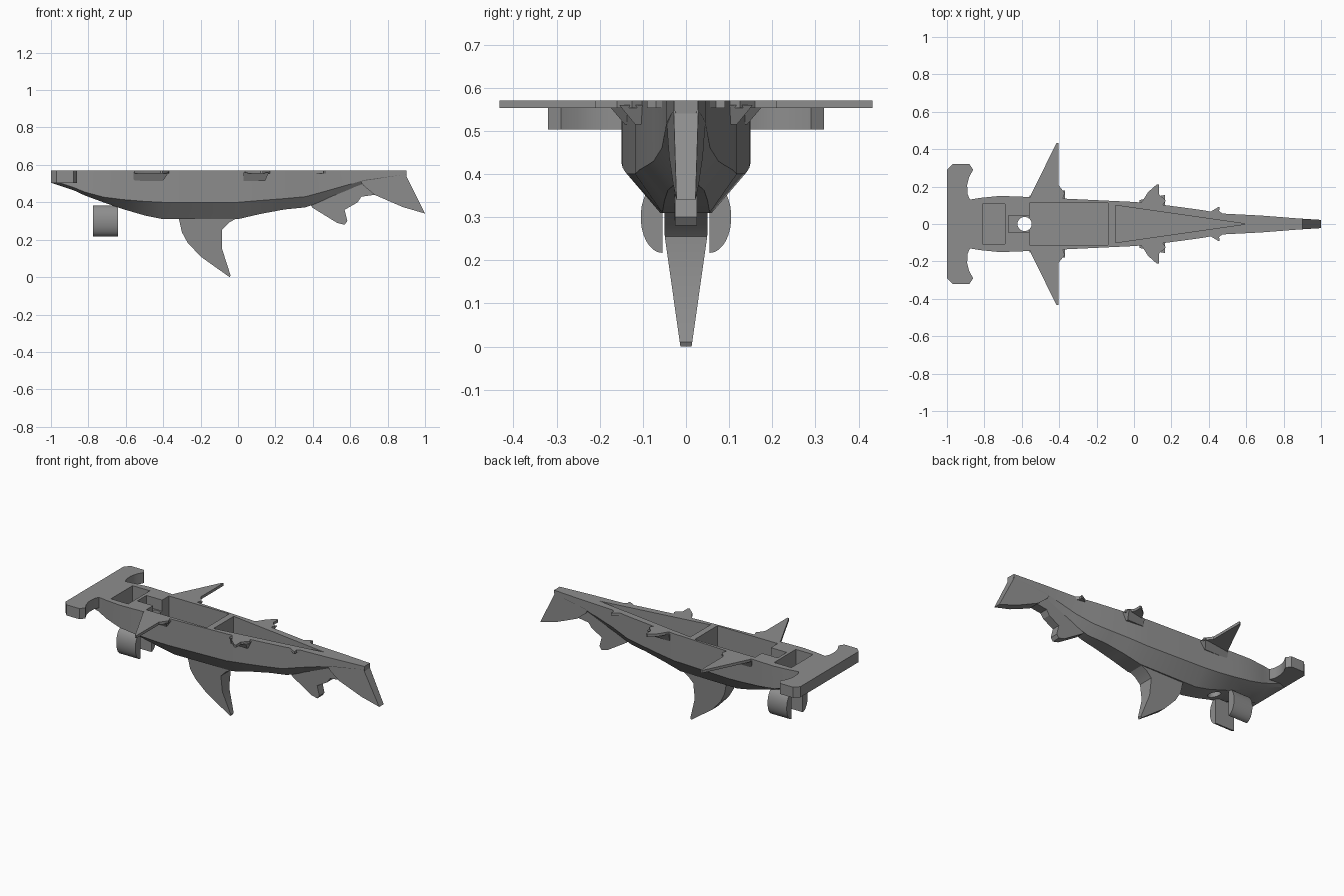
import bpy, bmesh, math

if "Cube" in bpy.data.objects:
    bpy.data.objects.remove(bpy.data.objects["Cube"])

TOP = 0.57
grey = bpy.data.materials.new("mid_grey")
grey.diffuse_color = (0.27, 0.27, 0.27, 1)
grey.use_nodes = True
grey.node_tree.nodes["Principled BSDF"].inputs["Base Color"].default_value = grey.diffuse_color


def make(name, rings):
    """Skin a list of equal-length closed rings and cap both ends."""
    bm = bmesh.new()
    vs = [[bm.verts.new(p) for p in r] for r in rings]
    n = len(rings[0])
    for a, b in zip(vs, vs[1:]):
        for i in range(n):
            j = (i + 1) % n
            bm.faces.new((a[i], a[j], b[j], b[i]))
    bm.faces.new(vs[0])
    bm.faces.new(vs[-1])
    bmesh.ops.recalc_face_normals(bm, faces=bm.faces)
    me = bpy.data.meshes.new(name)
    bm.to_mesh(me)
    bm.free()
    me.materials.append(grey)
    ob = bpy.data.objects.new(name, me)
    bpy.context.collection.objects.link(ob)
    return ob


def plate(name, pts, z0, z1):
    return make(name, [[(x, y, z) for x, y in pts] for z in (z0, z1)])


def blade(name, pts, half):
    """Side profile in xz; half(x, z) gives the half thickness."""
    return make(name, [[(x, s * half(x, z), z) for x, z in pts] for s in (-1, 1)])


def cut(ob, cutters):
    bpy.context.view_layer.objects.active = ob
    for c in cutters:
        m = ob.modifiers.new("cut", 'BOOLEAN')
        m.operation, m.solver, m.object = 'DIFFERENCE', 'EXACT', c
        bpy.ops.object.modifier_apply(modifier=m.name)


# Hull: x, half width, chamfer height, keel half width, keel height
sections = [
    (-1.00, .140, .520, .120, .505), (-.88, .130, .480, .105, .465),
    (-.82, .140, .455, .100, .437), (-.72, .150, .428, .085, .400),
    (-.62, .147, .415, .070, .365), (-.50, .141, .405, .062, .330),
    (-.40, .137, .400, .060, .310), (0.0, .118, .400, .055, .310),
    (.12, .107, .410, .050, .338), (.25, .090, .420, .042, .362),
    (.36, .075, .430, .030, .373), (.47, .056, .460, .024, .410),
    (.68, .045, .520, .022, .490), (.90, .028, .550, .020, .535)]
body = make("body", [[(x, -w, TOP), (x, -w, zc), (x, -b, zb),
                      (x, b, zb), (x, w, zc), (x, w, TOP)]
                     for x, w, zc, b, zb in sections])

# Wide head bar
half_head = [(-1, .29), (-.97, .32), (-.88, .32), (-.86, .29), (-.882, .25),
             (-.892, .21), (-.89, .16), (-.875, .125)]
head = plate("head_bar", half_head + [(x, -y) for x, y in reversed(half_head)], .503, TOP)

# Tail and lower rear fin
tail = blade("tail_fin", [(.62, TOP), (.885, TOP), (1, .34), (.88, .375),
                          (.73, .44), (.67, .49)],
             lambda x, z: .046 - .024 * (x - .62) / .38)
rear = blade("lower_rear_fin", [(.33, .45), (.40, .37), (.53, .29), (.57, .28),
                                (.585, .30), (.57, .36), (.64, .40), (.66, .43),
                                (.73, .44), (.68, .50), (.50, .50)],
             lambda x, z: .026 + .06 * max(0, z - .40))

# Large keel fin, thinner towards its tip
keel = blade("keel_fin", [(-.32, .33), (-.30, .24), (-.27, .185), (-.20, .11),
                          (-.12, .053), (-.045, 0), (-.04, .01), (-.085, .15),
                          (-.085, .255), (-.05, .29), (.02, .33)],
             lambda x, z: min(.05, .013 + .142 * z))

# Side fins with sloping roots, mirrored
fins = {
    "front_side_fin": [(-.56, .125), (-.55, .16), (-.49, .28), (-.415, .432), (-.405, .432),
                       (-.405, .21), (-.37, .165), (-.385, .125)],
    "middle_side_fin": [(.03, .105), (.05, .13), (.075, .17), (.12, .21), (.133, .21),
                        (.133, .16), (.17, .125), (.15, .095)],
    "small_side_fin": [(.38, .06), (.41, .066), (.45, .09), (.458, .09),
                       (.455, .07), (.475, .053)]}
roots = {"front_side_fin": (-.56, -.37, -.40, .122, .18),
         "middle_side_fin": (.03, .165, .145, .098, .155)}
parts = [body, head, tail, rear, keel]
for s, side in ((1, "left"), (-1, "right")):
    for name, pts in fins.items():
        parts.append(plate(f"{name}_{side}", [(x, s * y) for x, y in pts], .553, TOP))
    for name, (x0, x1, x2, yi, yo) in roots.items():
        parts.append(make(f"{name}_root_{side}", [
            [(x0, s * yi, .515), (x0, s * (yi + .02), .515),
             (x0, s * (yi + .03), .56), (x0, s * yi, .56)],
            [(x2, s * yi, .515), (x2, s * (yi + .02), .515),
             (x1, s * yo, .56), (x1, s * yi, .56)]]))
    # Rounded clip below the front, flat on its inner face
    arc = [(.055 + .05 * math.cos(t), .30 + .083 * math.sin(t))
           for t in (math.radians(-90 + 12 * i) for i in range(16))]
    parts.append(make(f"clip_{side}", [[(x, s * y, z) for y, z in arc]
                                       for x in (-.775, -.642)]))


# Open compartments and the round hole
def box(x0, x1, y, z):
    return plate("cutter", [(x0, -y), (x1, -y), (x1, y), (x0, y)], z, .7)


wedge = plate("cutter", [(-.10, -.10), (.60, 0), (-.10, .10)], .455, .7)
hole = plate("cutter", [(-.585 + .038 * math.cos(t), .038 * math.sin(t))
                        for t in (math.tau * i / 32 for i in range(32))], .2, .7)
cutters = [box(-.81, -.69, .108, .46), box(-.67, -.55, .045, .50),
           box(-.56, -.14, .113, .42), wedge, hole]
cut(body, cutters)
cut(rear, [wedge])
for c in cutters:
    bpy.data.objects.remove(c)

# Soft shading with crisp edges
for ob in parts:
    bpy.ops.object.select_all(action='DESELECT')
    ob.select_set(True)
    bpy.context.view_layer.objects.active = ob
    bpy.ops.object.shade_smooth_by_angle(angle=math.radians(25))
